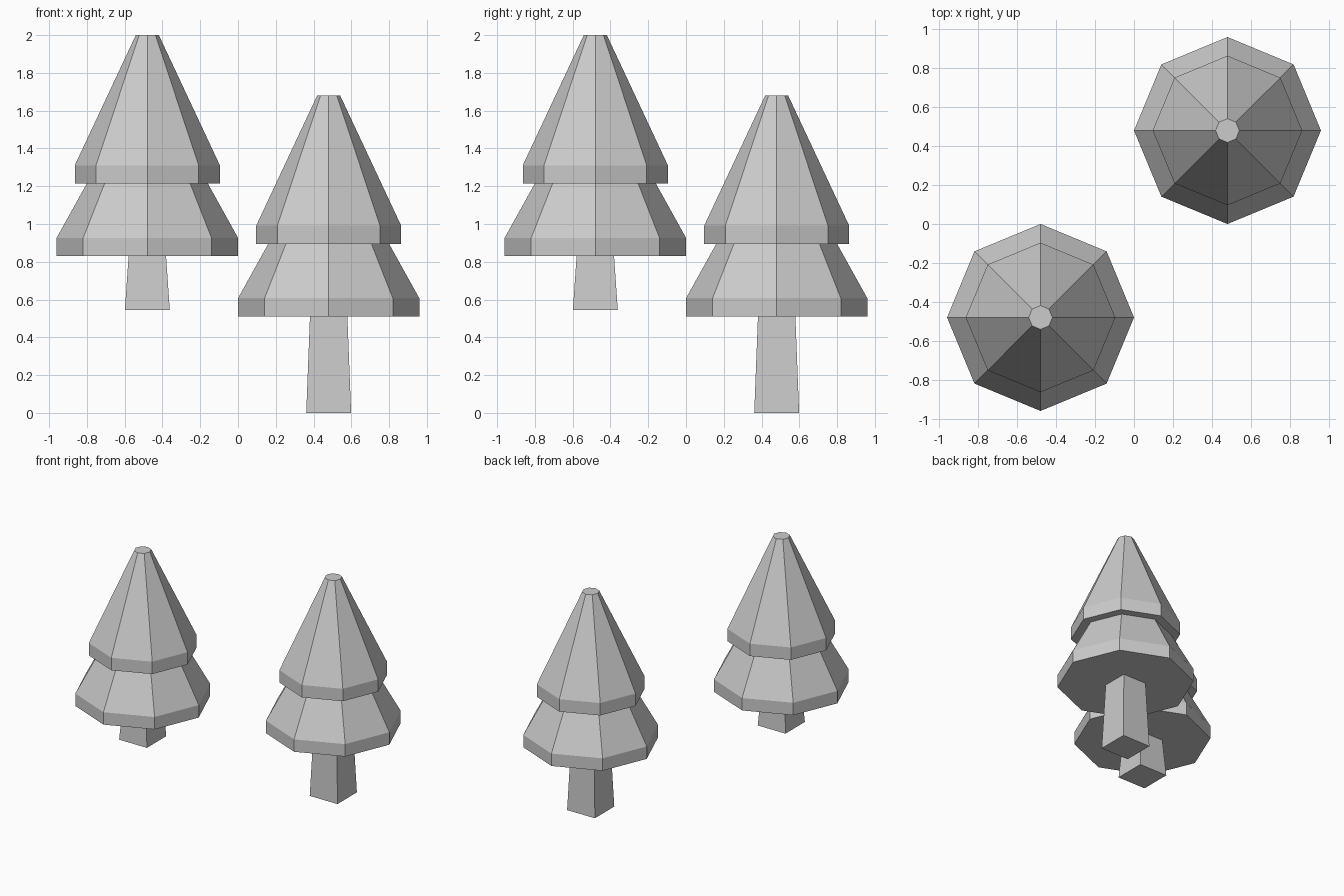
import bpy, bmesh
from math import cos, sin, tau

cube = bpy.data.objects.get("Cube")
if cube:
    bpy.data.objects.remove(cube, do_unlink=True)

grey = bpy.data.materials.new("plain_grey")
grey.use_nodes = True
colour = (0.6, 0.6, 0.6, 1)
grey.diffuse_color = colour
grey.node_tree.nodes["Principled BSDF"].inputs["Base Color"].default_value = colour


def stack(name, profile, sides, turn, location):
    """Closed solid from (radius, height) rings, with flat faces."""
    bm = bmesh.new()
    rings = [[bm.verts.new((r * cos(tau * (i + turn) / sides),
                            r * sin(tau * (i + turn) / sides), z))
              for i in range(sides)] for r, z in profile]
    for low, high in zip(rings, rings[1:]):
        for i in range(sides):
            j = (i + 1) % sides
            bm.faces.new((low[i], low[j], high[j], high[i]))
    bm.faces.new(rings[0][::-1])
    bm.faces.new(rings[-1])
    bmesh.ops.recalc_face_normals(bm, faces=bm.faces)
    mesh = bpy.data.meshes.new(name)
    bm.to_mesh(mesh)
    bm.free()
    mesh.materials.append(grey)
    obj = bpy.data.objects.new(name, mesh)
    obj.location = location
    bpy.context.collection.objects.link(obj)


# Two stacked skirts, measured from the underside of the foliage
FOLIAGE = [(0.48, 0), (0.48, 0.096), (0.32, 0.384),
           (0.384, 0.384), (0.384, 0.48), (0.061, 1.169)]


def tree(name, x, y, ground, foliage_base):
    # Square trunk, tapering upwards
    stack(name + "_trunk", [(0.168, ground), (0.14, foliage_base)], 4, 0.5, (x, y, 0))
    # Eight-sided foliage with corners on the axes
    stack(name + "_foliage", [(r, z + foliage_base) for r, z in FOLIAGE], 8, 0, (x, y, 0))


tree("raised_tree", -0.48, -0.48, 0.545, 0.831)
tree("lower_tree", 0.48, 0.48, 0, 0.511)
